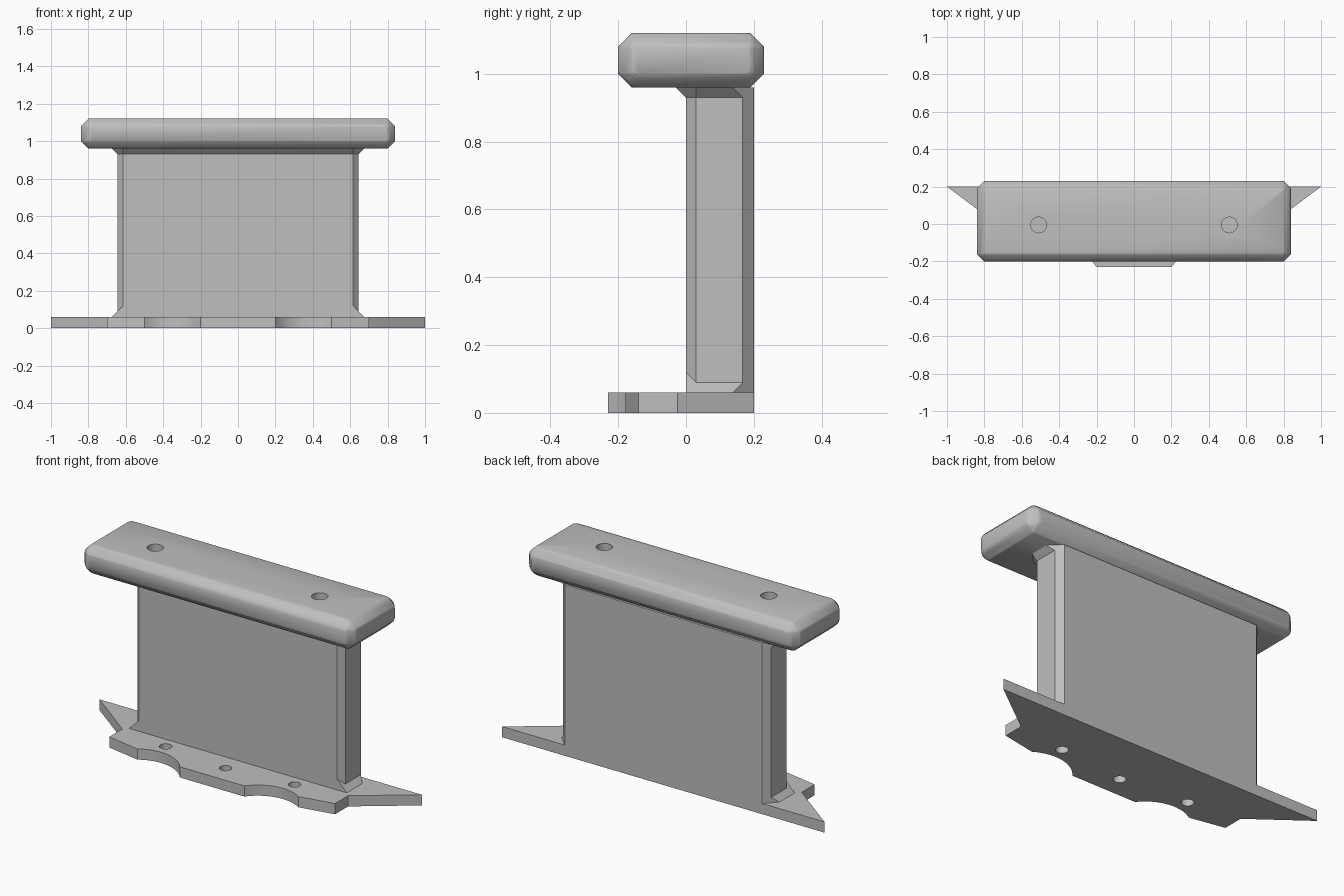
import bpy, bmesh, math
from mathutils import Vector

cube = bpy.data.objects.get("Cube")
if cube:
    bpy.data.objects.remove(cube, do_unlink=True)

gray = bpy.data.materials.new("plain gray")
gray.use_nodes = True
COLOR = (0.52, 0.52, 0.52, 1)
gray.diffuse_color = COLOR
gray.node_tree.nodes["Principled BSDF"].inputs["Base Color"].default_value = COLOR


def make_object(name, bm):
    bmesh.ops.recalc_face_normals(bm, faces=bm.faces)
    mesh = bpy.data.meshes.new(name)
    bm.to_mesh(mesh)
    bm.free()
    mesh.materials.append(gray)
    obj = bpy.data.objects.new(name, mesh)
    bpy.context.collection.objects.link(obj)
    return obj


def activate(obj):
    bpy.ops.object.select_all(action="DESELECT")
    obj.select_set(True)
    bpy.context.view_layer.objects.active = obj


def mirrored(half):
    """Close a right-hand half outline by mirroring it across x = 0."""
    return half + [(-x, y) for x, y in reversed(half)]


def loft(name, sections):
    """Join (z, half outline) sections into one capped solid."""
    bm = bmesh.new()
    rings = [[bm.verts.new((x, y, z)) for x, y in mirrored(half)]
             for z, half in sections]
    for low, high in zip(rings, rings[1:]):
        for i in range(len(low)):
            j = (i + 1) % len(low)
            bm.faces.new((low[i], low[j], high[j], high[i]))
    bm.faces.new(rings[0])
    bm.faces.new(rings[-1])
    return make_object(name, bm)


def drill(obj, x, y, z, radius, depth):
    """Cut a round vertical hole centred at the given point."""
    bpy.ops.mesh.primitive_cylinder_add(vertices=32, radius=radius, depth=depth,
                                        location=(x, y, z))
    cutter = bpy.context.object
    cutter.name = "hole_cutter"
    cutter.hide_render = True
    cutter.data.materials.append(gray)
    activate(obj)
    mod = obj.modifiers.new("hole", "BOOLEAN")
    mod.operation = "DIFFERENCE"
    mod.solver = "EXACT"
    mod.object = cutter
    bpy.ops.object.modifier_apply(modifier=mod.name)
    bpy.data.objects.remove(cutter, do_unlink=True)


def smooth(obj, degrees):
    activate(obj)
    bpy.ops.object.shade_smooth_by_angle(angle=math.radians(degrees))


# Base plate: pointed wings, side steps and two scalloped front cuts
tab, step = Vector((0.2, -0.23)), Vector((0.5, -0.178))
sag = 0.06
along = (step - tab).normalized()
inward = Vector((-along.y, along.x))
half_chord = (step - tab).length / 2
radius = (half_chord ** 2 + sag ** 2) / (2 * sag)
centre = (tab + step) / 2 + inward * (sag - radius)
sweep = math.asin(half_chord / radius)
scallop = []
for i in range(15):
    a = -sweep + 2 * sweep * i / 14
    p = centre + along * radius * math.sin(a) + inward * radius * math.cos(a)
    scallop.append((p.x, p.y))
outline = scallop + [(0.7, -0.14), (0.7, -0.025), (1, 0.2)]
base = loft("base_plate", [(0, outline), (0.06, outline)])
for hx, hy in ((-0.4, -0.07), (0, -0.11), (0.4, -0.07)):
    drill(base, hx, hy, 0.03, 0.032, 0.2)
smooth(base, 25)

# Upright panel with chamfered vertical edges
panel = [(0.615, 0), (0.645, 0.03), (0.645, 0.167), (0.612, 0.2)]
loft("upright_panel", [(0.06, panel), (0.96, panel)])

# Flared fillet where the panel meets the top bar
top_flare = [(0.615, -0.03), (0.675, 0.03), (0.675, 0.137), (0.612, 0.2)]
loft("upper_flare", [(0.93, panel), (0.96, top_flare)])

# Sloped feet at the panel ends, flush with its front
loft("lower_flare", [(0.06, [(0.675, 0), (0.675, 0.137), (0.612, 0.2)]),
                     (0.12, [(0.615, 0), (0.615, 0.197), (0.612, 0.2)])])

# Top bar: chamfered box with softened corners and two blind holes
bm = bmesh.new()
bmesh.ops.create_cube(bm, size=1)
bmesh.ops.scale(bm, vec=(1.68, 0.43, 0.16), verts=bm.verts)
bmesh.ops.translate(bm, vec=(0, 0.015, 1.04), verts=bm.verts)
bmesh.ops.bevel(bm, geom=bm.edges[:], offset=0.04, segments=1,
                affect="EDGES", profile=0.5)
bmesh.ops.bevel(bm, geom=bm.verts[:], offset=0.022, segments=4,
                affect="VERTICES", profile=0.5)
bar = make_object("top_bar", bm)
for hx in (-0.51, 0.51):
    drill(bar, hx, -0.005, 1.12, 0.042, 0.2)
smooth(bar, 38)
